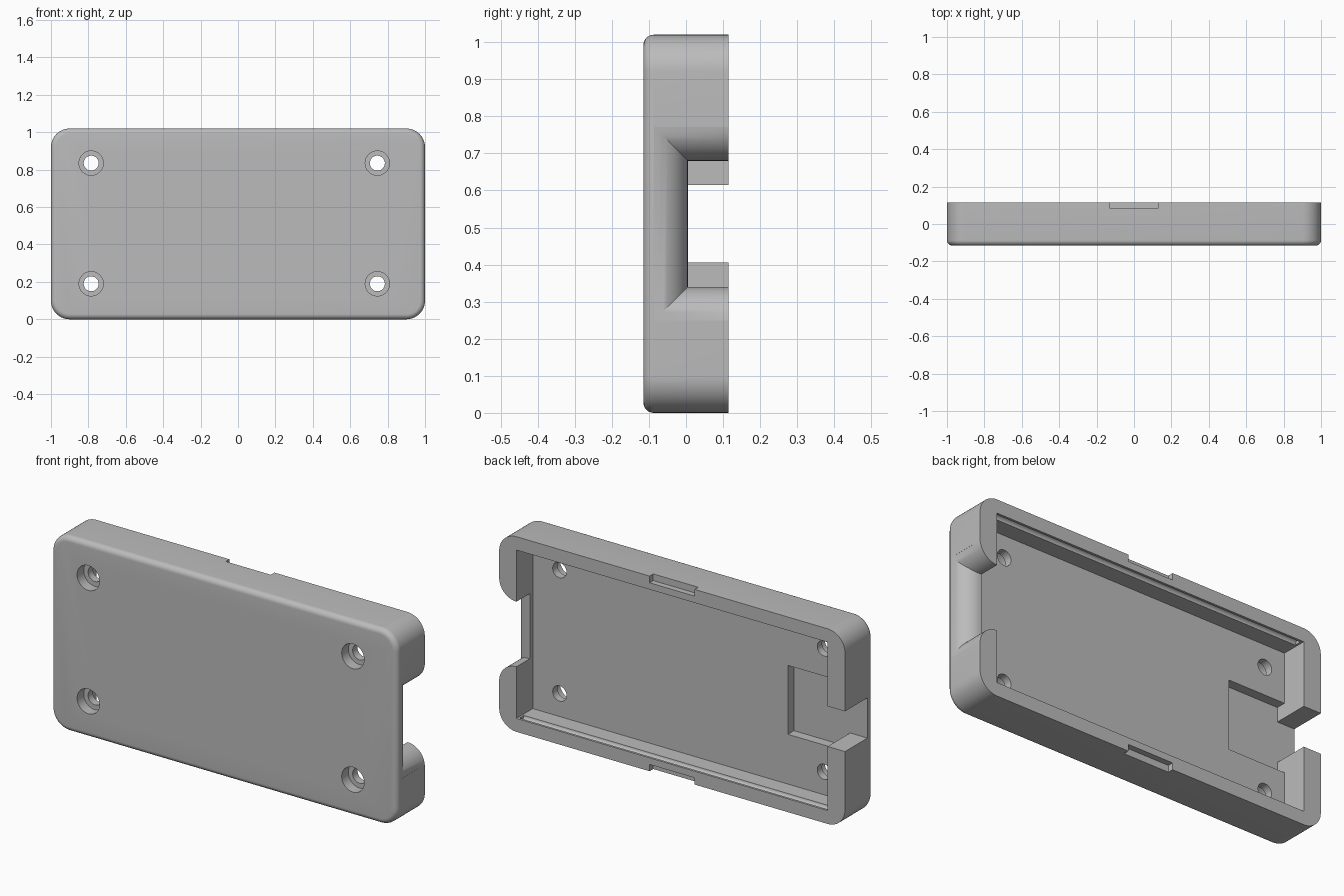
import bpy, bmesh
from math import pi, sin, cos, radians
from mathutils import Vector

cube = bpy.data.objects.get("Cube")
if cube:
    bpy.data.objects.remove(cube, do_unlink=True)

LENGTH, HEIGHT, DEPTH = 2.0, 1.02, 0.23
HALF, MID_Z, BACK = LENGTH / 2, HEIGHT / 2, DEPTH / 2
FLOOR = -0.02           # inside floor
POCKET = -0.07          # floor of the recess and the cable slot

grey = bpy.data.materials.new("light_grey")
grey.use_nodes = True
colour = (0.5, 0.5, 0.5, 1)
grey.diffuse_color = colour
grey.node_tree.nodes["Principled BSDF"].inputs["Base Color"].default_value = colour


def loft(name, rings):
    """Skin a closed solid through rings of equal point count."""
    bm = bmesh.new()
    loops = [[bm.verts.new(p) for p in ring] for ring in rings]
    for a, b in zip(loops, loops[1:]):
        for i in range(len(a)):
            j = (i + 1) % len(a)
            bm.faces.new((a[i], a[j], b[j], b[i]))
    bm.faces.new(loops[0])
    bm.faces.new(loops[-1])
    bmesh.ops.recalc_face_normals(bm, faces=bm.faces)
    mesh = bpy.data.meshes.new(name)
    bm.to_mesh(mesh)
    bm.free()
    obj = bpy.data.objects.new(name, mesh)
    bpy.context.collection.objects.link(obj)
    mesh.materials.append(grey)
    return obj


def rounded_ring(y, inset, radius, steps=12):
    """Rounded rectangle of the outer outline, shrunk by inset."""
    points = []
    r = radius - inset
    for k, (sx, sz) in enumerate(((1, 1), (-1, 1), (-1, -1), (1, -1))):
        for i in range(steps + 1):
            a = (k + i / steps) * pi / 2
            points.append(Vector((sx * (HALF - radius) + r * cos(a), y,
                                  MID_Z + sz * (MID_Z - radius) + r * sin(a))))
    return points


def box(name, x0, x1, y0, y1, z0, z1):
    return loft(name, [[(x, y0, z0), (x, y1, z0), (x, y1, z1), (x, y0, z1)]
                       for x in (x0, x1)])


def cylinder(name, centre, radius, start, end, axis, sides=40):
    """Cylinder along x or y, between start and end."""
    rings = []
    for t in (start, end):
        ring = []
        for i in range(sides):
            u, v = radius * cos(2 * pi * i / sides), radius * sin(2 * pi * i / sides)
            ring.append((centre[0] + u, t, centre[1] + v) if axis == "y"
                        else (t, centre[0] + u, centre[1] + v))
        rings.append(ring)
    return loft(name, rings)


def cut(target, cutter):
    mod = target.modifiers.new("cut", 'BOOLEAN')
    mod.operation = 'DIFFERENCE'
    mod.solver = 'EXACT'
    mod.object = cutter
    bpy.context.view_layer.objects.active = target
    bpy.ops.object.modifier_apply(modifier=mod.name)
    bpy.data.objects.remove(cutter, do_unlink=True)


# Outer tray with rounded corners and a softened front edge
edge = 0.028
rings = []
for i in range(9):
    a = i / 8 * pi / 2
    rings.append(rounded_ring(-BACK + edge * (1 - sin(a)), edge * (1 - cos(a)), 0.1))
rings.insert(0, rounded_ring(BACK, 0, 0.1))
case = loft("case_half", rings)

# Inside cavity and the shallow recess in its floor
cut(case, box("cavity_cutter", -0.9, 0.9, FLOOR, 0.3, 0.07, HEIGHT - 0.07))
cut(case, box("recess_cutter", -0.9, -0.575, POCKET, 0.2, 0.33, 0.69))

# Plain cable slot in the right wall
cut(case, box("slot_cutter", -1.1, -0.85, POCKET, 0.3, 0.405, 0.615))

# Flared plug opening in the left wall
flare = 0.1
sections = [(0.85, 0)]
for i in range(13):
    a = radians(85) * i / 12
    sections.append((HALF - flare + flare * sin(a), flare * (1 - cos(a))))
sections.append((1.1, sections[-1][1]))
cut(case, loft("plug_cutter", [
    [(x, 0.005 - o, 0.34 - o), (x, 0.3, 0.34 - o),
     (x, 0.3, 0.68 + o), (x, 0.005 - o, 0.68 + o)] for x, o in sections]))

# Snap grooves inside the long walls, and pry notches outside them
for wall, outside in ((0.07, (-0.1, 0.035)),
                      (HEIGHT - 0.07, (HEIGHT - 0.035, HEIGHT + 0.1))):
    cut(case, cylinder("groove_cutter", (0.085, wall), 0.018, -0.89, 0.89, "x", 24))
    cut(case, box("notch_cutter", -0.13, 0.13, 0.085, 0.3, *outside))

# Counterbored screw holes
for x in (-0.785, 0.745):
    for z in (0.19, 0.835):
        cut(case, cylinder("bore_cutter", (x, z), 0.065, -0.3, -0.06, "y"))
        cut(case, cylinder("hole_cutter", (x, z), 0.04, -0.3, 0.05, "y"))

bpy.ops.object.select_all(action='DESELECT')
case.select_set(True)
bpy.context.view_layer.objects.active = case
bpy.ops.object.shade_smooth_by_angle(angle=radians(30))
